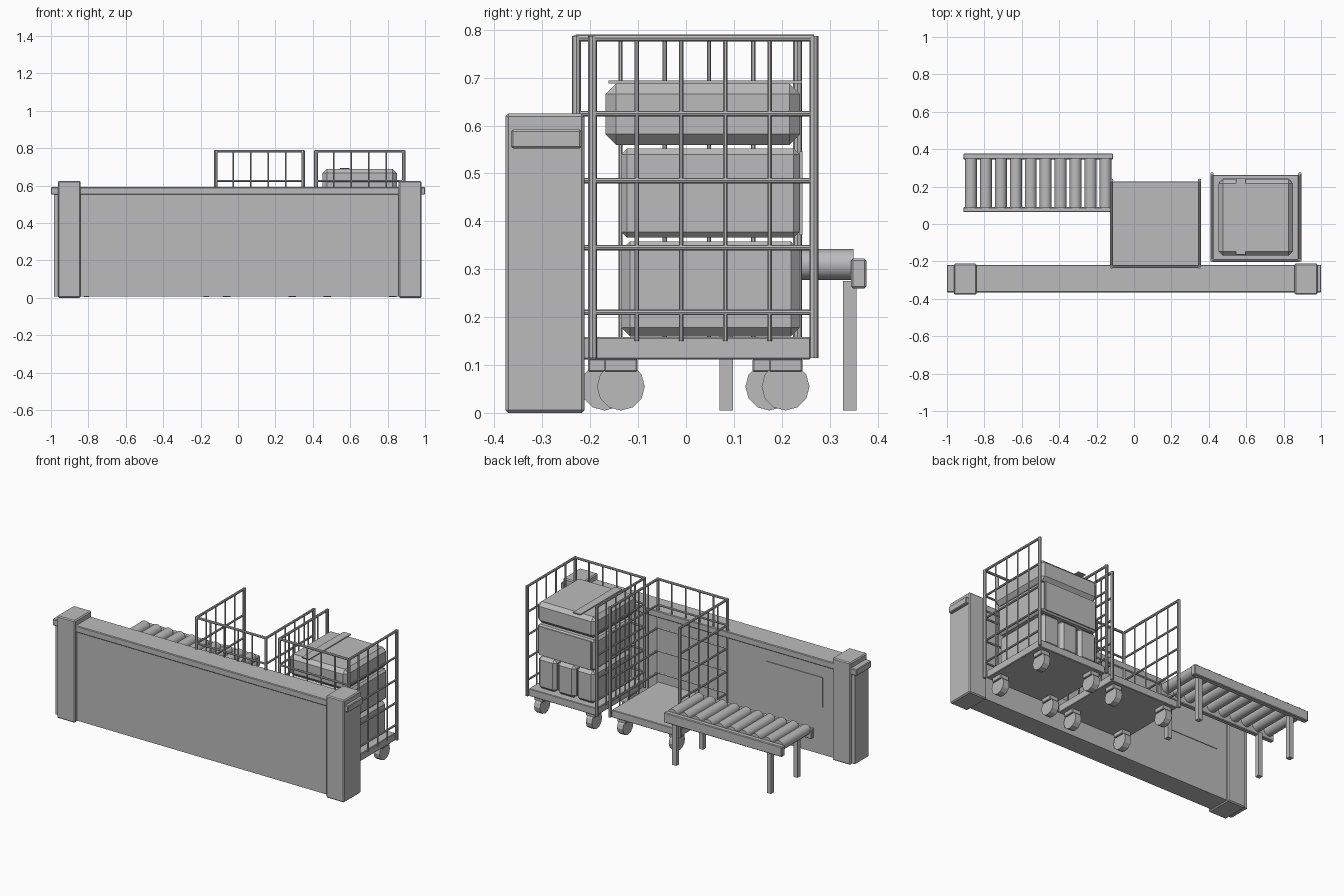
import bpy
import math
from mathutils import Vector

cube = bpy.data.objects.get("Cube")
if cube:
    bpy.data.objects.remove(cube, do_unlink=True)

grey = bpy.data.materials.new("plain_grey")
grey.use_nodes = True
grey.diffuse_color = (0.5, 0.5, 0.5, 1)
grey.node_tree.nodes["Principled BSDF"].inputs["Base Color"].default_value = grey.diffuse_color


def finish(ob, name, bevel=0, segments=1):
    ob.name = name
    ob.data.materials.append(grey)
    if bevel:
        mod = ob.modifiers.new("bevel", "BEVEL")
        mod.width = bevel
        mod.segments = segments
    return ob


def box(name, x, y, z, bevel=0, segments=1):
    """Box from three (low, high) ranges."""
    ranges = (x, y, z)
    bpy.ops.mesh.primitive_cube_add(size=1, location=[(a + b) / 2 for a, b in ranges])
    ob = bpy.context.object
    ob.scale = [b - a for a, b in ranges]
    bpy.ops.object.transform_apply(location=False, rotation=False, scale=True)
    return finish(ob, name, bevel, segments)


def rod(name, start, end, radius, sides=8, smooth=False):
    a, b = Vector(start), Vector(end)
    bpy.ops.mesh.primitive_cylinder_add(vertices=sides, radius=radius,
                                        depth=(b - a).length, location=(a + b) / 2)
    ob = bpy.context.object
    ob.rotation_euler = (b - a).to_track_quat("Z", "Y").to_euler()
    if smooth:
        bpy.ops.object.shade_smooth_by_angle(angle=math.radians(40))
    return finish(ob, name)


# Counter wall: panel, top rail, end pillars and rear plate
box("wall_panel", (-0.985, 0.98), (-0.355, -0.225), (0.008, 0.56))
box("wall_top_rail", (-1, 1), (-0.365, -0.218), (0.552, 0.592), 0.004)
for side, x in (("right", -0.902), ("left", 0.92)):
    box(side + "_pillar", (x - 0.061, x + 0.061), (-0.377, -0.212), (0, 0.625), 0.006)
box("wall_rear_plate", (-0.77, -0.39), (-0.225, -0.221), (0.30, 0.48))


def fence_side(name, start, end, bars):
    """Mesh side between two corner points in plan, with rails and uprights."""
    a, b = Vector((*start, 0)), Vector((*end, 0))
    for z in (0.21, 0.345, 0.485, 0.625):
        rod(name + "_rail", a + Vector((0, 0, z)), b + Vector((0, 0, z)), 0.006)
    top = Vector((0, 0, 0.783))
    rod(name + "_top_rail", a + top, b + top, 0.0075)
    for i in range(1, bars + 1):
        p = a.lerp(b, i / (bars + 1))
        rod(name + "_upright", p + Vector((0, 0, 0.15)), p + top, 0.0045, 6)


def trolley(name, cx, cy):
    hx, hy = 0.235, 0.231
    left, right, front, back = cx + hx, cx - hx, cy - hy, cy + hy
    box(name + "_base", (right + 0.006, left - 0.006), (front + 0.006, back - 0.006),
        (0.112, 0.158), 0.003)
    # Corner posts
    for x in (right, left):
        for y in (front, back):
            rod(name + "_post", (x, y, 0.115), (x, y, 0.787), 0.0095)
    # Mesh on the front and both sides, open at the back
    fence_side(name + "_front_mesh", (right, front), (left, front), 4)
    fence_side(name + "_right_mesh", (right, front), (right, back), 4)
    fence_side(name + "_left_mesh", (left, front), (left, back), 4)
    # Castors
    for sx in (-1, 1):
        for sy in (-1, 1):
            x, y = cx + sx * 0.175, cy + sy * 0.172
            box(name + "_castor_bracket", (x - 0.03, x + 0.03), (y - 0.035, y + 0.035),
                (0.086, 0.113), 0.003)
            rod(name + "_castor_wheel", (x - 0.02, y, 0.055), (x + 0.02, y, 0.055), 0.05, 12)


trolley("empty_trolley", 0.115, 0.002)
trolley("loaded_trolley", 0.652, 0.036)

# Load: three upright cases, a wide carton and a lidded crate with a strap
for x in (0.521, 0.65, 0.779):
    box("upright_case", (x - 0.061, x + 0.061), (-0.135, 0.237), (0.16, 0.358), 0.018)
box("wide_carton", (0.455, 0.845), (-0.135, 0.237), (0.366, 0.552), 0.012)
box("carton_rear_plate", (0.475, 0.825), (0.237, 0.243), (0.372, 0.546))
box("top_crate", (0.453, 0.849), (-0.168, 0.238), (0.56, 0.688), 0.022)
box("crate_strap", (0.545, 0.595), (-0.162, 0.242), (0.688, 0.694))

# Roller conveyor: side rails, legs and rollers
for side, y0, y1, leg_y in (("front", 0.063, 0.09, 0.084), ("back", 0.345, 0.377, 0.342)):
    box(side + "_conveyor_rail", (-0.912, -0.112), (y0, y1), (0.26, 0.322), 0.004)
    for x in (-0.81, -0.17):
        box(side + "_conveyor_leg", (x - 0.014, x + 0.014), (leg_y - 0.014, leg_y + 0.014),
            (0.005, 0.275))
for i in range(10):
    x = -0.872 + 0.08 * i
    rod("roller", (x, 0.085, 0.31), (x, 0.35, 0.31), 0.032, 12, True)
